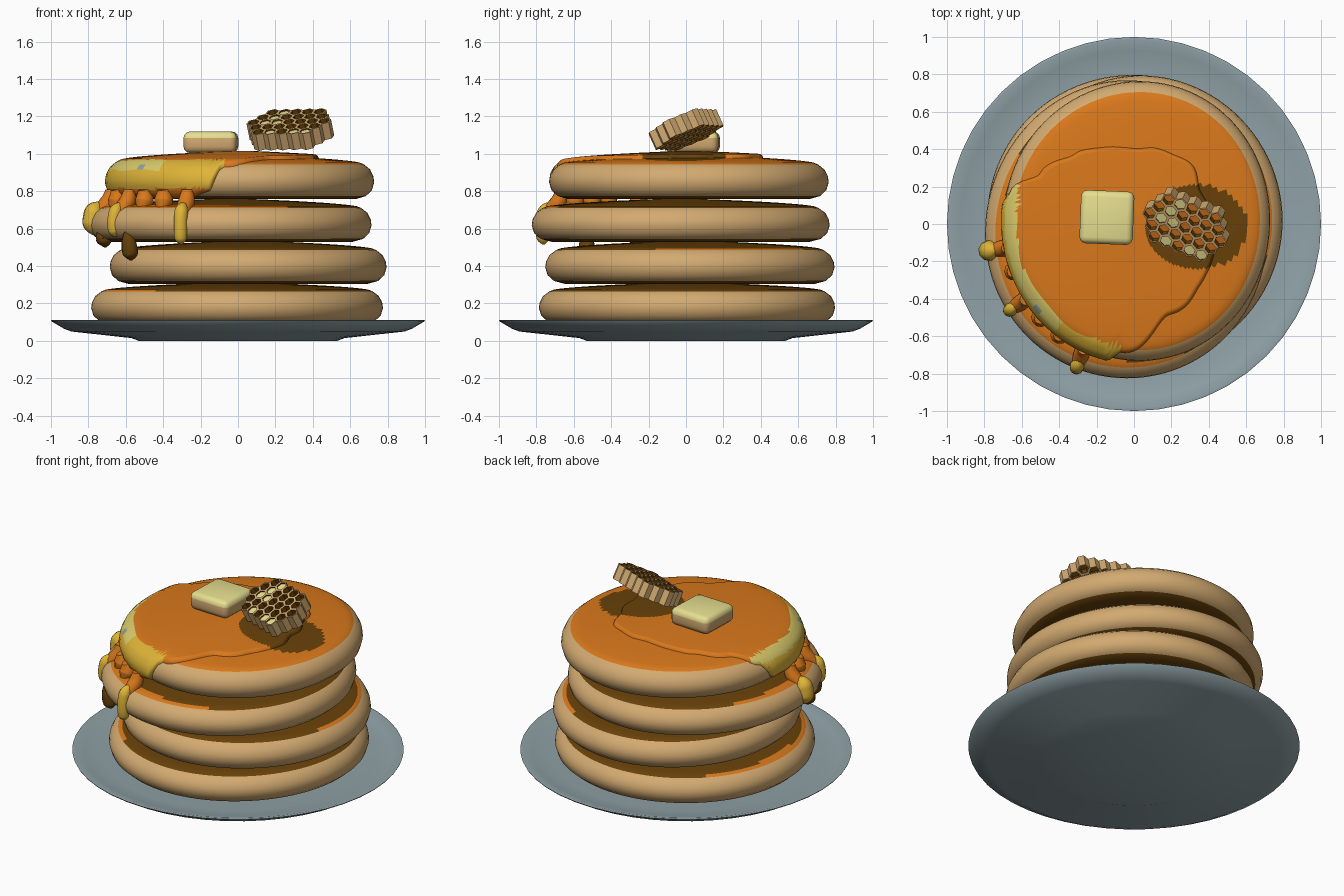
import bpy, bmesh, math, random
from mathutils import Vector, Matrix

random.seed(4)
if "Cube" in bpy.data.objects:
    bpy.data.objects.remove(bpy.data.objects["Cube"])


def material(name, srgb):
    col = [c ** 2.2 for c in srgb] + [1]
    m = bpy.data.materials.new(name)
    m.use_nodes = True
    m.diffuse_color = col
    m.node_tree.nodes["Principled BSDF"].inputs["Base Color"].default_value = col
    return m


PLATE = material("plate grey", (0.56, 0.63, 0.65))
TAN = material("batter tan", (0.82, 0.66, 0.44))
ORANGE = material("syrup orange", (0.85, 0.47, 0.13))
BROWN = material("dark caramel brown", (0.41, 0.265, 0.07))
YELLOW = material("honey yellow", (0.87, 0.70, 0.23))
PALE = material("pale honey", (0.86, 0.80, 0.42))
BUTTER = material("butter pale yellow", (0.90, 0.87, 0.56))


def finish(bm, name, mats, smooth=True, normals=True):
    if normals:
        bmesh.ops.recalc_face_normals(bm, faces=bm.faces[:])
    me = bpy.data.meshes.new(name)
    bm.to_mesh(me)
    bm.free()
    for m in mats:
        me.materials.append(m)
    ob = bpy.data.objects.new(name, me)
    bpy.context.collection.objects.link(ob)
    if smooth:
        bpy.ops.object.select_all(action='DESELECT')
        ob.select_set(True)
        bpy.context.view_layer.objects.active = ob
        bpy.ops.object.shade_smooth_by_angle(angle=math.radians(40))


def loft(rings):
    """Skin closed rings of equal size, capping both ends."""
    bm = bmesh.new()
    vs = [[bm.verts.new(p) for p in ring] for ring in rings]
    n = len(vs[0])
    for a, b in zip(vs, vs[1:]):
        for i in range(n):
            j = (i + 1) % n
            bm.faces.new((a[i], a[j], b[j], b[i]))
    for end in (vs[0], vs[-1]):
        bm.faces.new(end)
    return bm


def lathe(profile, centre=(0, 0), stretch=1, wobble=0, phase=0, seg=48):
    rings = []
    for r, z in profile:
        ring = []
        for i in range(seg):
            t = math.tau * i / seg
            k = r * (1 + wobble * math.sin(3 * t + phase))
            ring.append((centre[0] + k * math.cos(t), centre[1] + k * stretch * math.sin(t), z))
        rings.append(ring)
    return loft(rings)


def inside(p, ellipse):
    ex, ey, rx, ry = ellipse
    return ((p.x - ex) / rx) ** 2 + ((p.y - ey) / ry) ** 2 < 1


# Plate
finish(lathe([(0.05, 0), (0.53, 0), (0.57, 0.015), (0.89, 0.05), (0.93, 0.065), (0.997, 0.104),
              (1.0, 0.11), (0.985, 0.113), (0.93, 0.097), (0.82, 0.085), (0.05, 0.085)]),
       "plate", [PLATE])


# Pancakes: tan rounded edge, syrup on top, dark caramel underneath and where covered
def pancake_profile(R, base, h):
    edge = [(R - 0.03, 0), (0.1, 0), (0.045, 0.015), (0.012, 0.045), (0, 0.085), (0.004, 0.115),
            (0.022, 0.15)]
    dome = [(0.055 + (R - 0.085) * t / 28, 0.175 + 0.05 * math.sqrt(t / 28)) for t in range(29)]
    return [(R - d, base + z * h) for d, z in edge + dome]


# centre x, centre y, radius, y stretch, base, height factor
stack = [(-0.005, 0.01, 0.78, 1.015, 0.09, 1.0),
         (0.05, 0.02, 0.74, 1.045, 0.305, 1.03),
         (-0.04, -0.033, 0.755, 1.055, 0.53, 1.03),
         (0.02, 0.017, 0.712, 1.05, 0.758, 1.06)]
dark_pool = (0.335, -0.015, 0.275, 0.225)
covers = [(x, y, R, R * st) for x, y, R, st, _, _ in stack[1:]] + [dark_pool]
for k, (cx, cy, R, st, base, h) in enumerate(stack):
    bm = lathe(pancake_profile(R, base, h), (cx, cy), st, 0.006, k * 1.7, 96)
    for f in bm.faces:
        c = f.calc_center_median()
        if math.hypot(c.x - cx, (c.y - cy) / st) < R - 0.06:
            f.material_index = 2 if c.z < base + 0.1 or inside(c, covers[k]) else 1
    finish(bm, f"pancake_{k + 1}", [TAN, ORANGE, BROWN])

# Syrup sheet: spreads over the top pancake and runs over its rim
cx, cy, R, st, base, h = stack[3]
path = [Vector(p) for p in reversed(pancake_profile(R, base, h))]


def along(s):
    for a, b in zip(path, path[1:]):
        d = (b - a).length
        if s <= d:
            return a + (b - a) * (s / d)
        s -= d
    return path[-1]


reach = [(0, .36), (25, .35), (50, .38), (75, .35), (100, .35), (135, .45), (155, .56), (167, .68),
         (177, .81), (195, .85), (220, .86), (246, .86), (255, .82), (262, .66), (290, .49),
         (315, .45), (338, .41), (360, .36)]


def spread(deg):
    for (a, u), (b, v) in zip(reach, reach[1:]):
        if a <= deg <= b:
            s = (deg - a) / (b - a)
            s = s * s * (3 - 2 * s)
            return u + (v - u) * s + 0.008 * math.sin(math.radians(deg * 11))


N = 56
rings = []
for i in range(1, N + 1):
    lift = -0.012 if i == N else 0.008 if i == N - 1 else 0.016 if i == N - 2 else 0.02
    ring = []
    for deg in range(0, 360, 2):
        s = spread(deg) * i / N
        p, d = along(s), along(s + 0.02) - along(max(s - 0.02, 0))
        nrm = Vector((-d.y, d.x)).normalized() * lift
        r, t = p.x + nrm.x, math.radians(deg)
        ring.append((cx + r * math.cos(t), cy + r * st * math.sin(t), p.y + nrm.y))
    rings.append(ring)
bm = loft(rings)
for f in bm.faces:
    c = f.calc_center_median()
    out = math.hypot(c.x - cx, (c.y - cy) / st)
    deg = math.degrees(math.atan2((c.y - cy) / st, c.x - cx)) % 360
    if out > R - 0.062 + 0.01 * math.sin(deg / 6) and c.z > base + 0.055 and 165 < deg < 263:
        f.material_index = 3 if deg < 232 and c.z > 0.915 else 2
        if 217 < deg < 222 and 0.915 < c.z < 0.945:
            f.material_index = 4
    elif inside(c, dark_pool):
        f.material_index = 1
finish(bm, "syrup_sheet", [ORANGE, BROWN, YELLOW, PALE, PLATE])


# Syrup drips over the third pancake
def drip(name, deg, points, mat):
    cx, cy, R, st = stack[2][:4]
    cu = bpy.data.curves.new(name, 'CURVE')
    cu.dimensions = '3D'
    cu.bevel_depth = 1
    cu.bevel_resolution = 3
    cu.use_fill_caps = True
    sp = cu.splines.new('NURBS')
    sp.points.add(len(points) - 1)
    sp.use_endpoint_u = True
    sp.order_u = 3
    t = math.radians(deg)
    for q, (out, z, rad) in zip(sp.points, points):
        r = R + out
        q.co = (cx + r * math.cos(t), cy + r * st * math.sin(t), z, 1)
        q.radius = rad
    cu.materials.append(mat)
    ob = bpy.data.objects.new(name, cu)
    bpy.context.collection.objects.link(ob)


for k, (deg, low, w) in enumerate([(188, 0.59, 0.055), (213, 0.58, 0.036), (249, 0.54, 0.038)]):
    drip(f"upper_drip_{k + 1}", deg, [(-0.11, 0.81, 0.03), (-0.11, 0.76, 0.045),
         (-0.07, 0.71, 0.045), (-0.02, 0.67, 0.03)], ORANGE)
    drip(f"honey_drip_{k + 1}", deg, [(-0.06, 0.73, 0.015), (-0.025, 0.71, w), (-0.01, 0.65, w),
         (-0.01, low + 0.03, w), (-0.015, low - 0.01, 0.03), (-0.015, low - 0.025, 0.004)], YELLOW)
for k, deg in enumerate((199, 224, 236)):
    drip(f"rim_syrup_{k + 1}", deg, [(-0.11, 0.81, 0.03), (-0.12, 0.77, 0.05),
         (-0.11, 0.73, 0.05), (-0.09, 0.69, 0.02)], ORANGE)
for k, (deg, low) in enumerate([(198, 0.50), (221, 0.43)]):
    drip(f"lower_drip_{k + 1}", deg, [(-0.02, 0.60, 0.01), (-0.03, 0.56, 0.035), (-0.04, low + 0.06, 0.045),
         (-0.05, low + 0.02, 0.04), (-0.05, low, 0.005)], BROWN)

# Butter pat: pale melted top over tan sides
bm = bmesh.new()
bmesh.ops.create_cube(bm, size=1, matrix=Matrix.Translation((-0.145, 0.035, 1.062))
                      @ Matrix.Rotation(-0.04, 4, 'Z') @ Matrix.Diagonal((0.285, 0.285, 0.115, 1)))
bmesh.ops.bevel(bm, geom=bm.edges[:], offset=0.035, segments=3, affect='EDGES', profile=0.5)
for f in bm.faces:
    f.material_index = 1 if f.calc_center_median().z > 1.085 else 0
finish(bm, "butter", [TAN, BUTTER])

# Honeycomb: tilted slab of hexagonal cells, some filled
bm = bmesh.new()
cell, half = 0.039, 0.048


def hexagon(x, y, r, z):
    return [bm.verts.new((x + r * math.cos(math.pi * (i / 3 + 1 / 6)),
                          y + r * math.sin(math.pi * (i / 3 + 1 / 6)), z)) for i in range(6)]


def add_cell(x, y):
    filled = random.random() < 0.2
    wall = 0.78 * cell
    loops = [hexagon(x, y, cell, -half), hexagon(x, y, cell, half),
             hexagon(x, y, wall, half), hexagon(x, y, wall, half - 0.008 if filled else 0.01)]
    under = [hexagon(x, y, wall, -half), hexagon(x, y, wall, -0.01)]
    bands = [(loops[0], loops[1], 0), (loops[1], loops[2], 0), (loops[2], loops[3], 3),
             (under[0], loops[0], 0), (under[1], under[0], 3)]
    for a, b, mat in bands:
        for i in range(6):
            j = (i + 1) % 6
            bm.faces.new((a[i], a[j], b[j], b[i])).material_index = mat
    bm.faces.new(loops[-1]).material_index = 2 if filled else 1
    bm.faces.new(under[1][::-1]).material_index = 3


for row in range(-2, 3):
    for col in range(-5, 6):
        x = math.sqrt(3) * cell * (col + 0.5 * (row % 2))
        y = 1.5 * cell * row
        if (x / 0.225) ** 2 + (y / 0.16) ** 2 < 1:
            add_cell(x, y)
up = Vector((-0.2, -0.45, 1)).normalized()
side = Vector((0.9, -0.35, 0))
side = (side - up * side.dot(up)).normalized()
turn = Matrix((side, up.cross(side), up)).transposed().to_4x4()
bm.transform(Matrix.Translation((0.28, 0.0, 1.13)) @ turn)
finish(bm, "honeycomb", [TAN, ORANGE, BUTTER, BROWN], smooth=False, normals=False)
